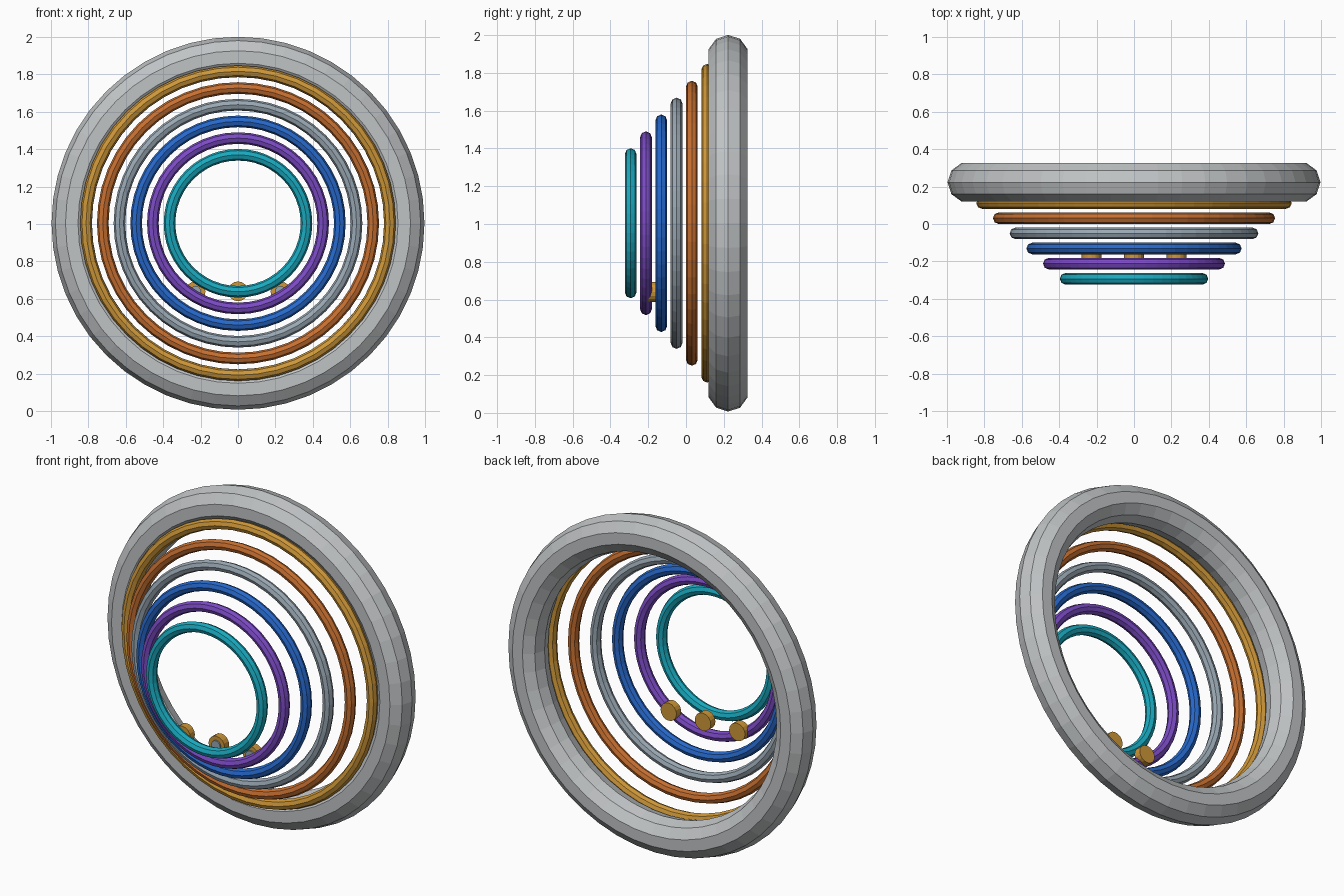
import bpy
from math import pi

cube = bpy.data.objects.get("Cube")
if cube:
    bpy.data.objects.remove(cube, do_unlink=True)

CENTRE_Z = 1.004


def material(name, rgb):
    mat = bpy.data.materials.new(name)
    mat.use_nodes = True
    colour = (*rgb, 1.0)
    mat.diffuse_color = colour
    bsdf = next(n for n in mat.node_tree.nodes if n.type == "BSDF_PRINCIPLED")
    bsdf.inputs["Base Color"].default_value = colour
    return mat


pale_grey = material("pale grey", (0.53, 0.55, 0.56))
gold = material("gold", (0.62, 0.31, 0.04))
orange = material("orange", (0.57, 0.16, 0.03))
steel = material("steel", (0.32, 0.39, 0.45))
blue = material("blue", (0.02, 0.14, 0.60))
purple = material("purple", (0.20, 0.07, 0.56))
cyan = material("cyan", (0.01, 0.40, 0.52))


def finish(name, mat):
    obj = bpy.context.object
    obj.name = name
    obj.data.materials.append(mat)
    return obj


def ring(name, mat, y, outer, tube, sides):
    """Upright faceted ring facing the front, sized by its outer radius."""
    bpy.ops.mesh.primitive_torus_add(
        major_radius=outer - tube, minor_radius=tube,
        major_segments=48, minor_segments=sides,
        location=(0, y, CENTRE_Z), rotation=(pi / 2, 0, 0))
    return finish(name, mat)


def disc(name, mat, x, y, z, radius, depth):
    """Short cylinder with its axis running front to back."""
    bpy.ops.mesh.primitive_cylinder_add(
        vertices=16, radius=radius, depth=depth,
        location=(x, y, z), rotation=(pi / 2, 0, 0))
    return finish(name, mat)


# Heavy outer rim at the back
ring("outer_rim", pale_grey, 0.223, 0.997, 0.108, 10)

# Stepped thin rings, smallest at the front
bands = [("cyan", cyan), ("purple", purple), ("blue", blue),
         ("steel", steel), ("orange", orange), ("gold", gold)]
for i, (label, mat) in enumerate(bands):
    ring(label + "_ring", mat, -0.293 + 0.081 * i, 0.397 + 0.0893 * i, 0.031, 8)

# Three knobs with small caps at the lower front
for side, x in (("right", -0.227), ("middle", 0), ("left", 0.227)):
    disc(side + "_knob", gold, x, -0.181, 0.64, 0.053, 0.044)
    disc(side + "_knob_cap", steel, x, -0.206, 0.64, 0.029, 0.012)
